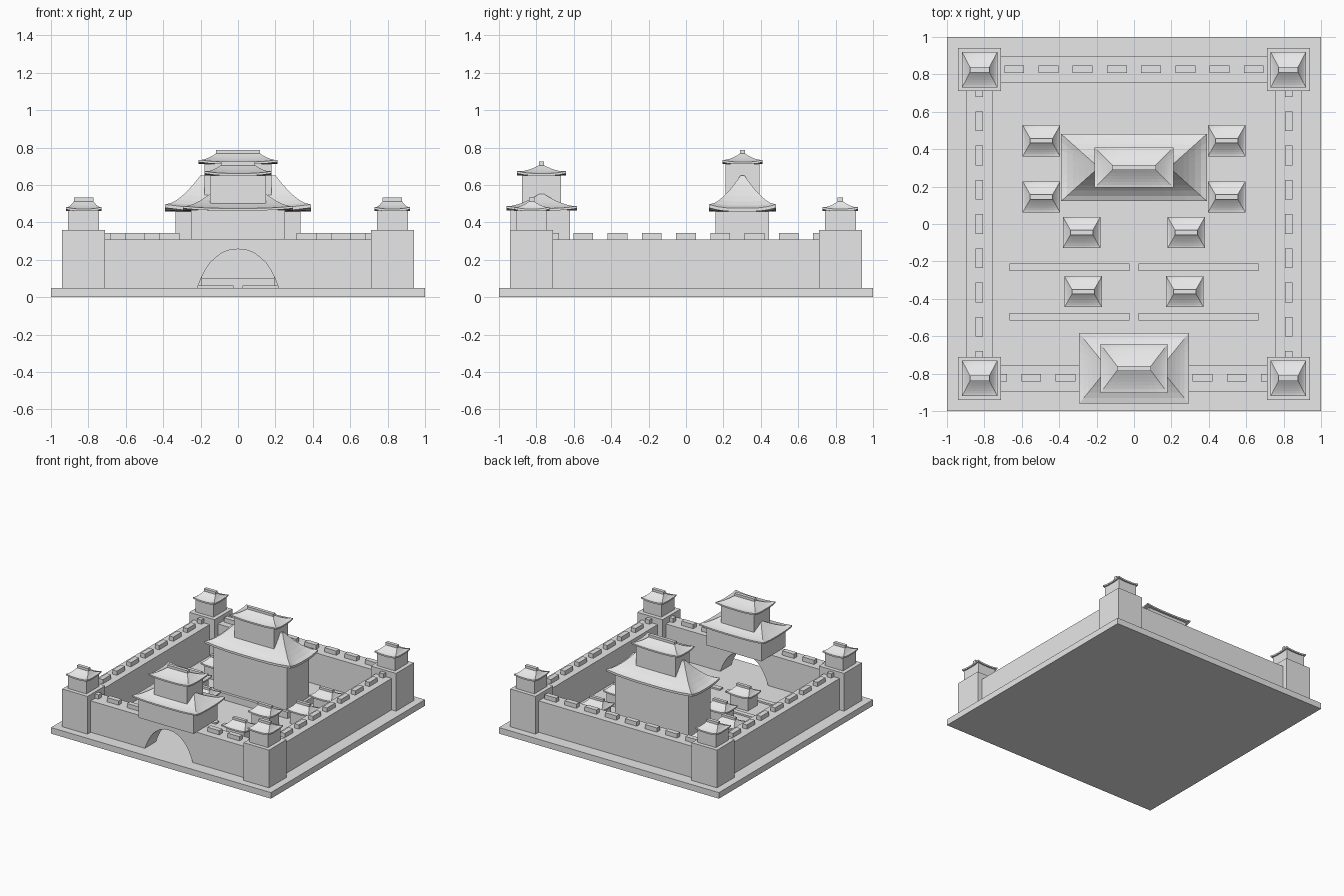
import bpy
import bmesh
from math import copysign

if "Cube" in bpy.data.objects:
    bpy.data.objects.remove(bpy.data.objects["Cube"], do_unlink=True)

STONE = (0.8, 0.8, 0.8, 1)
stone = bpy.data.materials.new("pale_stone")
stone.use_nodes = True
stone.diffuse_color = STONE
stone.node_tree.nodes["Principled BSDF"].inputs["Base Color"].default_value = STONE


def finish(name, bm):
    bmesh.ops.recalc_face_normals(bm, faces=bm.faces)
    mesh = bpy.data.meshes.new(name)
    bm.to_mesh(mesh)
    bm.free()
    mesh.materials.append(stone)
    obj = bpy.data.objects.new(name, mesh)
    bpy.context.collection.objects.link(obj)
    return obj


def box(name, x, y, hx, hy, z0, z1):
    """Box from its centre, half sizes and height range."""
    bm = bmesh.new()
    bmesh.ops.create_cube(bm, size=2)
    for v in bm.verts:
        v.co = (x + v.co.x * hx, y + v.co.y * hy, z1 if v.co.z > 0 else z0)
    return finish(name, bm)


def ring(hx, hy, n):
    """Points round a rectangle, n to a side, with closeness to a corner."""
    corners = [(-1, -1), (1, -1), (1, 1), (-1, 1)]
    for (ax, ay), (bx, by) in zip(corners, corners[1:] + corners[:1]):
        for i in range(n):
            t = i / n
            u, v = ax + (bx - ax) * t, ay + (by - ay) * t
            yield u * hx, v * hy, min(abs(u), abs(v))


def roof(name, x, y, eave, ridge, z0, z1, lift, thick=0.012, cap=0.0):
    """Hipped roof with a hollow slope and raised corners."""
    n, steps = 8, 6
    bm = bmesh.new()
    rings = []

    def add(hx, hy, z, corner_lift):
        rings.append([bm.verts.new((x + px, y + py, z + corner_lift * c ** 3))
                      for px, py, c in ring(hx, hy, n)])

    add(eave[0] * 0.6, eave[1] * 0.6, z0 - thick, 0)
    add(*eave, z0 - thick, lift)
    for i in range(steps + 1):
        t = i / steps
        add(eave[0] + (ridge[0] - eave[0]) * t, eave[1] + (ridge[1] - eave[1]) * t,
            z0 + (z1 - z0) * t ** 1.45, lift * (1 - t) ** 2)
    for a, b in zip(rings, rings[1:]):
        for i in range(len(a)):
            j = (i + 1) % len(a)
            bm.faces.new((a[i], a[j], b[j], b[i]))
    bm.faces.new(rings[0])
    bm.faces.new(rings[-1])
    finish(name, bm)
    if cap:
        box(name + "_ridge", x, y, ridge[0], ridge[1], z1 - 0.008, z1 + cap)


GROUND, WALL_TOP, LINE = 0.05, 0.308, 0.827
box("ground_slab", 0, 0, 1, 1, 0, GROUND)

# Curtain walls, the front one with an arched passage
box("back_wall", 0, LINE, 0.75, 0.072, GROUND, WALL_TOP)
for side, sx in (("left", 1), ("right", -1)):
    box(side + "_wall", sx * LINE, 0, 0.072, 0.75, GROUND, WALL_TOP)

half_arch = [(0.217, GROUND), (0.198, 0.10), (0.178, 0.14), (0.15, 0.183),
             (0.118, 0.214), (0.08, 0.24), (0.04, 0.254)]
arch = [(-x, z) for x, z in half_arch] + [(0, 0.257)] + half_arch[::-1]
outline = [(-0.75, GROUND)] + arch + [(0.75, GROUND), (0.75, WALL_TOP), (-0.75, WALL_TOP)]
bm = bmesh.new()
face = bm.faces.new([bm.verts.new((x, -LINE - 0.072, z)) for x, z in outline])
grown = bmesh.ops.extrude_face_region(bm, geom=[face])["geom"]
bmesh.ops.translate(bm, vec=(0, 0.144, 0),
                    verts=[v for v in grown if isinstance(v, bmesh.types.BMVert)])
finish("front_wall", bm)

# Battlements along the wall tops
STEP = 0.183
for sx in (1, -1):
    for k in range(2, 5):
        box("front_merlon", sx * k * STEP, -LINE + 0.005, 0.053, 0.02, WALL_TOP, 0.343)
    for k in range(4):
        box("back_merlon", sx * (k + 0.5) * STEP, LINE, 0.053, 0.02, WALL_TOP, 0.343)
    for k in range(-4, 5):
        box("side_merlon", sx * LINE, k * STEP, 0.02, 0.053, WALL_TOP, 0.343)

# Corner towers
for sx in (1, -1):
    for sy in (1, -1):
        x, y = sx * 0.825, sy * 0.825
        box("tower_base", x, y, 0.115, 0.115, GROUND, 0.36)
        box("tower_room", x, y, 0.083, 0.083, 0.36, 0.465)
        roof("tower_roof", x, y, (0.094, 0.094), (0.052, 0.014), 0.472, 0.512, 0.01, cap=0.02)

# Gatehouse over the arch
GATE_Y = -0.772
box("gate_lower_room", 0, GATE_Y - 0.007, 0.25, 0.158, WALL_TOP, 0.467)
roof("gate_lower_roof", 0, GATE_Y, (0.293, 0.188), (0.15, 0.012), 0.475, 0.552, 0.012)
box("gate_upper_room", 0, GATE_Y, 0.15, 0.104, 0.5, 0.652)
roof("gate_upper_roof", 0, GATE_Y, (0.18, 0.131), (0.092, 0.014), 0.662, 0.705, 0.012, cap=0.02)

# Main hall
HALL_Y = 0.302
box("hall_plinth", 0, HALL_Y, 0.355, 0.165, GROUND, 0.104)
box("hall_lower_room", 0, HALL_Y, 0.333, 0.143, 0.104, 0.458)
roof("hall_lower_roof", 0, HALL_Y, (0.39, 0.18), (0.2, 0.01), 0.476, 0.652, 0.02, 0.018)
box("hall_upper_room", 0, HALL_Y, 0.18, 0.09, 0.5, 0.712)
roof("hall_upper_roof", 0, HALL_Y, (0.211, 0.108), (0.118, 0.014), 0.723, 0.768, 0.012, cap=0.02)

# Courtyard houses in mirrored pairs
for hx, hy in ((0.495, 0.445), (0.495, 0.145), (0.28, -0.045), (0.272, -0.362)):
    for sx in (1, -1):
        x = sx * hx
        box("house_room", x, hy, 0.08, 0.063, GROUND, 0.155)
        roof("house_roof", x, hy, (0.1, 0.083), (0.06, 0.013), 0.163, 0.203, 0.01, cap=0.018)

# Low kerbs across the courtyard, open in the middle
for y in (-0.23, -0.495):
    for sx in (1, -1):
        box("courtyard_kerb", sx * 0.345, y, 0.32, 0.02, GROUND, 0.063)
